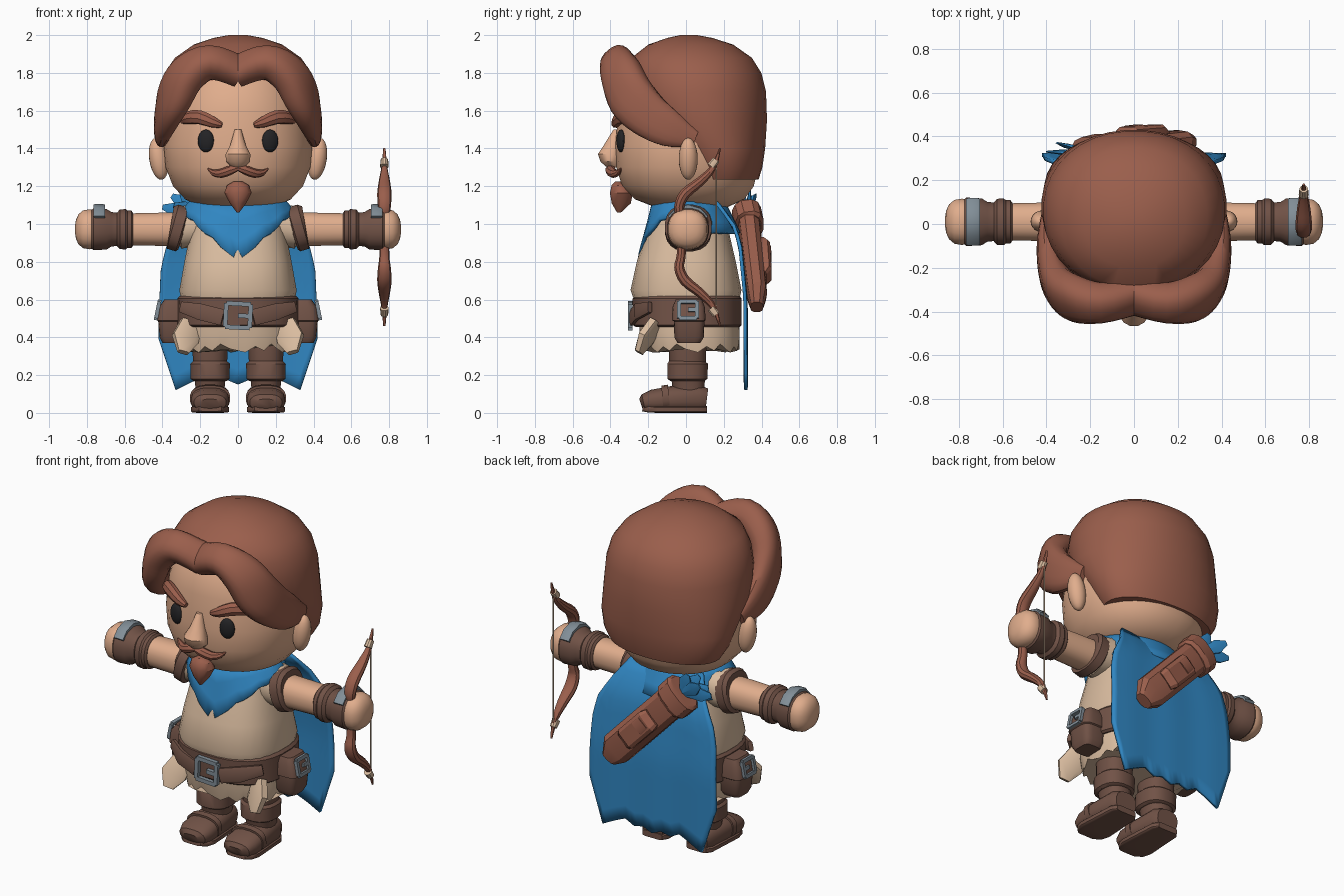
import bpy, bmesh, math
from mathutils import Vector, Matrix


def material(name, r, g, b):
    m = bpy.data.materials.new(name)
    m.diffuse_color = (r, g, b, 1)
    return m


HAIR = material("chestnut hair", .325, .113, .072)
SKIN = material("warm skin", .75, .42, .265)
BLUE = material("blue cloth", .03, .24, .54)
CREAM = material("cream cloth", .70, .505, .35)
LEATHER = material("dark leather", .165, .085, .062)
METAL = material("grey metal", .22, .27, .31)
BLACK = material("black eye", .017, .017, .019)


def finish(name, bm, mat, mirror=False, angle=35, thick=0):
    bmesh.ops.recalc_face_normals(bm, faces=bm.faces)
    me = bpy.data.meshes.new(name)
    bm.to_mesh(me)
    bm.free()
    me.materials.append(mat)
    for f in me.polygons:
        f.use_smooth = True
    me.set_sharp_from_angle(angle=math.radians(angle))
    ob = bpy.data.objects.new(name, me)
    bpy.context.collection.objects.link(ob)
    if thick:
        ob.modifiers.new("thickness", 'SOLIDIFY').thickness = thick
    if mirror:
        ob.modifiers.new("mirror", 'MIRROR')
    return ob


def oval(n, p):
    pts = []
    for i in range(n):
        a = 2 * math.pi * (i + .5) / n
        c, s = math.cos(a), math.sin(a)
        pts.append((math.copysign(abs(c) ** (2 / p), c), math.copysign(abs(s) ** (2 / p), s)))
    return pts


def skin_rings(rings, closed=True, caps=True):
    bm = bmesh.new()
    vs = [[bm.verts.new(co) for co in r] for r in rings]
    n = len(rings[0])
    for a, b in zip(vs, vs[1:]):
        for i in range(n if closed else n - 1):
            j = (i + 1) % n
            bm.faces.new((a[i], a[j], b[j], b[i]))
    if caps:
        bm.faces.new(vs[0])
        bm.faces.new(vs[-1])
    return bm


def loft(name, rows, mat, n=32, p=2.3, x=0, mirror=False, angle=35, rag=0):
    """Stack of ovals; each row is z, half width, front y, back y."""
    rings = []
    for k, (z, rx, yf, yb) in enumerate(rows):
        ring = []
        for i, (u, v) in enumerate(oval(n, p)):
            dz = rag * (0, .7, .2, 1, .4)[i % 5] if k == 0 else 0
            ring.append((x + rx * u, (yf + yb) / 2 + (yb - yf) / 2 * v, z + dz))
        rings.append(ring)
    return finish(name, skin_rings(rings), mat, mirror, angle)


def sweep(name, pts, mat, n=12, out=None, p=2, mirror=False, sub=1, angle=35):
    """Oval section along a path; each point is x, y, z, side radius, outward radius."""
    if sub > 1:
        q = [pts[0]] + list(pts) + [pts[-1]]
        fine = []
        for i in range(1, len(q) - 2):
            for s in range(sub):
                t = s / sub
                fine.append([.5 * (2 * b + (c - a) * t + (2 * a - 5 * b + 4 * c - d) * t * t
                                   + (3 * b - a - 3 * c + d) * t ** 3)
                             for a, b, c, d in zip(*q[i - 1:i + 3])])
        pts = fine + [pts[-1]]
    rings = []
    for i, pt in enumerate(pts):
        c = Vector(pt[:3])
        t = (Vector(pts[min(i + 1, len(pts) - 1)][:3]) - Vector(pts[max(i - 1, 0)][:3])).normalized()
        o = Vector(out) if out else c - Vector((0, 0, 1.45))
        side = t.cross(o).normalized()
        o = side.cross(t)
        rings.append([c + side * u * pt[3] + o * v * pt[4] for u, v in oval(n, p)])
    return finish(name, skin_rings(rings), mat, mirror, angle)


def ball(name, loc, size, mat, rot=(0, 0, 0), mirror=False):
    bm = bmesh.new()
    bmesh.ops.create_uvsphere(bm, u_segments=20, v_segments=12, radius=1)
    r = Matrix.Rotation(rot[2], 4, 'Z') @ Matrix.Rotation(rot[1], 4, 'Y')
    bm.transform(Matrix.Translation(loc) @ r @ Matrix.Diagonal((*size, 1)))
    return finish(name, bm, mat, mirror)


def buckle(name, loc, w, h, turn, tilt=0, mirror=False, t=.024):
    bm = bmesh.new()
    for x, z, sx, sz in ((-w / 2, 0, t, h), (w / 2, 0, t, h), (0, h / 2, w, t),
                         (0, -h / 2, w, t), (w / 4, 0, w / 2, t)):
        bmesh.ops.create_cube(bm, size=1, matrix=Matrix.Translation((x, 0, z)) @ Matrix.Diagonal((sx, t, sz, 1)))
    bm.transform(Matrix.Translation(loc) @ Matrix.Rotation(tilt, 4, 'Y') @ Matrix.Rotation(turn, 4, 'Z'))
    return finish(name, bm, METAL, mirror)


def lerp(table, v):
    for (a, fa), (b, fb) in zip(table, table[1:]):
        if v <= b:
            return fa + (fb - fa) * max(0, (v - a) / (b - a))
    return table[-1][1]


# Head and face
loft("head", [(1.08, .18, -.14, .2), (1.13, .28, -.27, .31), (1.2, .345, -.34, .36), (1.3, .385, -.37, .385),
              (1.42, .395, -.375, .39), (1.6, .375, -.36, .38), (1.75, .32, -.33, .35), (1.88, .2, -.2, .2)],
     SKIN, p=2.15)
ball("ear", (.42, .012, 1.345), (.05, .05, .112), SKIN, (0, .15, 0), True)
ball("eye", (.17, -.345, 1.44), (.044, .022, .06), BLACK, (0, 0, .25), True)
loft("nose", [(1.3, .035, -.42, -.34), (1.33, .066, -.455, -.34), (1.37, .068, -.468, -.34),
              (1.42, .042, -.435, -.34), (1.5, .018, -.385, -.34)], SKIN, 12, 2)
sweep("eyebrow", [(.085, -.375, 1.523, .014, .018), (.13, -.37, 1.538, .03, .026), (.2, -.345, 1.565, .038, .03),
                  (.265, -.295, 1.562, .035, .028), (.298, -.262, 1.543, .014, .014)], HAIR, 8, mirror=True, sub=2)
sweep("moustache", [(-.002, -.4, 1.3, .014, .025), (.04, -.4, 1.285, .024, .028), (.09, -.385, 1.268, .024, .026),
                    (.13, -.36, 1.272, .016, .018), (.16, -.345, 1.293, .004, .005)], HAIR, 8, mirror=True, sub=2)
loft("goatee", [(1.06, .006, -.365, -.345), (1.11, .045, -.395, -.29), (1.165, .075, -.405, -.28),
                (1.205, .06, -.395, -.3), (1.225, .025, -.375, -.32)], HAIR, 12, 2)

# Hair cap and swept fringe
loft("hair_cap", [(1.235, .345, .0, .385), (1.3, .385, -.03, .405), (1.4, .41, -.1, .42), (1.55, .423, -.27, .43),
                  (1.7, .415, -.31, .425), (1.8, .39, -.31, .4), (1.88, .335, -.29, .35), (1.95, .235, -.2, .25),
                  (1.985, .13, -.1, .14), (2.0, .05, -.03, .06)], HAIR, 36, 2.1)
sweep("hair_fringe", [(-.004, -.33, 1.81, .09, .07), (.15, -.36, 1.855, .09, .085), (.27, -.34, 1.79, .115, .085),
                      (.34, -.29, 1.67, .13, .075), (.38, -.2, 1.575, .12, .06), (.402, -.08, 1.5, .095, .042),
                      (.4, .05, 1.45, .045, .022)], HAIR, 16, p=2.5, mirror=True, sub=4)

# Tunic, ragged skirt and belt
loft("tunic", [(.58, .3, -.27, .28), (.65, .312, -.295, .295), (.8, .285, -.262, .265), (.95, .255, -.215, .23),
               (1.08, .22, -.17, .19), (1.13, .15, -.1, .12)], CREAM, 28, 2.5)
loft("skirt", [(.32, .295, -.225, .285), (.42, .305, -.245, .285), (.6, .285, -.26, .275)], CREAM, 40, 2.5, rag=.045)
sweep("skirt_rag", [(.25, -.16, .47, .06, .03), (.28, -.215, .39, .075, .028), (.29, -.25, .32, .03, .02)],
      CREAM, 8, (-.3, -1, 0), 4, True)
loft("belt", [(.455, .312, -.268, .285), (.465, .325, -.28, .296), (.605, .322, -.284, .296),
              (.62, .308, -.27, .285)], LEATHER, 32, 2.5)
buckle("belt_buckle", (0, -.295, .515), .13, .125, 0, .05)
sweep("belt_tail", [(.08, -.285, .505, .045, .014), (.2, -.262, .535, .045, .014), (.3, -.19, .56, .03, .014)],
      LEATHER, 8, (0, -1, 0), 4, True)
loft("pouch", [(.37, .055, -.045, .075), (.4, .07, -.062, .095), (.485, .078, -.065, .098), (.49, .086, -.075, .105),
               (.56, .074, -.072, .1), (.6, .045, -.055, .085)], LEATHER, 20, 4, .345, True)
buckle("pouch_buckle", (.425, .01, .545), .095, .09, math.pi / 2, -.2, True, .02)

# Boots
X = .148
loft("boot_shaft", [(.08, .075, -.07, .1), (.16, .08, -.075, .1), (.2, .09, -.09, .105), (.4, .095, -.09, .11)],
     LEATHER, 20, 2.4, X, True)
loft("boot_cuff", [(.17, .09, -.085, .1), (.18, .104, -.1, .115), (.26, .106, -.1, .117), (.275, .09, -.09, .1)],
     LEATHER, 20, 2.4, X, True)
sweep("boot_foot", [(X, .11, .07, .07, .06), (X, .07, .075, .09, .073), (X, -.08, .072, .1, .07),
                    (X, -.18, .063, .102, .06), (X, -.225, .055, .085, .045), (X, -.24, .05, .05, .025)],
      LEATHER, 20, (0, 0, 1), 2.5, True)
sweep("boot_sole", [(X, .112, .018, .065, .018), (X, .08, .018, .088, .018), (X, -.15, .018, .102, .018),
                    (X, -.2, .02, .09, .018), (X, -.23, .024, .06, .016)], LEATHER, 16, (0, 0, 1), 6, True)
sweep("boot_strap", [(X, -.09, .08, .105, .07), (X, -.125, .077, .107, .068)], LEATHER, 20, (0, 0, 1), 2.6, True)


# Arms, gloves and hands along x
def arm_part(name, steps, mat):
    sweep(name, [(x, .01, .972, r, r) for x, r in steps], mat, 20, (0, 0, 1), 2.3, True)


sweep("sleeve", [(.15, .02, 1.0, .13, .12), (.315, .015, .98, .115, .11)], CREAM, 18, (0, 0, 1), 2.2, True)
sweep("shoulder_band", [(.285, .012, .968, .108, .108), (.295, .012, .971, .124, .122),
                        (.345, .012, .986, .124, .122), (.357, .012, .988, .108, .108)],
      LEATHER, 20, (0, 0, 1), 2.4, True)
arm_part("arm", [(.26, .092), (.58, .085)], SKIN)
arm_part("glove_cuff", [(.555, .088), (.565, .1), (.585, .1), (.595, .108), (.625, .106), (.64, .09)], LEATHER)
arm_part("glove", [(.63, .088), (.67, .092), (.695, .108), (.765, .112), (.78, .1)], LEATHER)
arm_part("hand", [(.75, .098), (.785, .107), (.82, .101), (.845, .08), (.858, .05), (.863, .02)], SKIN)
sweep("glove_plate", [(.735, .01 + .112 * math.cos(a), .98 + .112 * math.sin(a), .032, .014)
                      for a in (.5, 1.0, 1.57, 2.14, 2.64)], METAL, 8, (0, 0, 1), 5, True)

# Scarf around the neck, pointed at the front
N = 40
rings = []
for k in range(4):
    ring = []
    for i in range(N):
        a = 2 * math.pi * i / N
        c, s = math.cos(a), math.sin(a)
        f = max(0, 1 - abs(c) / .97) if s < 0 else 0
        low = 1.055 - .25 * f ** .95 + (.015 if i % 3 == 0 and s < 0 and f < .9 else 0) - (.1 if s > .3 else 0)
        t = k / 3
        top = 1.135 - .02 * f
        rx, ry = .24 + .06 * t ** .7, .19 + (.075 if s < 0 else .09) * t
        ring.append((rx * c, ry * s + .01, top + (low - top) * t))
    rings.append(ring)
finish("scarf", skin_rings(rings, caps=False), BLUE, thick=.02, angle=50)

# Cape with ragged hem
hem = [(0, .15), (.06, .175), (.12, .16), (.18, .19), (.24, .165), (.33, .12), (.42, .39)]
width = [(.1, .42), (.5, .42), (.75, .41), (.87, .385), (.98, .32), (1.12, .23)]
depth = [(.1, .325), (.6, .325), (.9, .295), (1.0, .26), (1.12, .17)]
rings = []
for k in range(13):
    ring = []
    for i in range(29):
        u = (i - 14) / 14
        low = lerp(hem, abs(u) * .42)
        z = low + (1.12 - low) * k / 12
        ring.append((u * lerp(width, z), lerp(depth, z) + .002 * math.cos(u * 9), z))
    rings.append(ring)
finish("cape", skin_rings(rings, False, False), BLUE, thick=.018, angle=50)

# Quiver slung across the back
sweep("quiver", [(.245, .375, .56, .05, .035), (.2, .375, .63, .096, .055), (-.18, .33, 1.03, .096, .06)],
      HAIR, 10, (0, 1, 0), 2.6, angle=25)
sweep("quiver_collar", [(-.135, .335, .98, .1, .065), (-.145, .335, .99, .114, .078), (-.2, .32, 1.05, .116, .08),
                        (-.21, .32, 1.06, .1, .06)], HAIR, 12, (0, 1, 0), 2.6, angle=25)
sweep("quiver_pocket", [(.12, .4, .715, .055, .03), (.1, .41, .735, .066, .045), (-.03, .4, .87, .066, .045),
                        (-.05, .39, .89, .055, .03)], HAIR, 8, (0, 1, 0), 5, angle=25)
sweep("quiver_pocket_flap", [(.02, .43, .82, .045, .024), (-.02, .425, .865, .045, .024)], HAIR, 8, (0, 1, 0), 5)
for i, (x, y, z) in enumerate([(-.4, .33, 1.09), (-.35, .37, 1.15), (-.3, .3, 1.17),
                               (-.25, .34, 1.18), (-.34, .27, 1.1)]):
    mid = Vector((-.2, .325, 1.05)).lerp(Vector((x, y, z)), .65)
    sweep("arrow_feather_%d" % i, [(-.2, .325, 1.05, .015, .01), (*mid, .045, .012), (x, y, z, .015, .004)],
          BLUE, 6, (0, 1, 0), angle=20)

# Bow held in one hand
half = [(.18, .47, .005, .006), (.145, .37, .017, .016), (.075, .295, .026, .03), (-.005, .23, .03, .038),
        (-.036, .16, .028, .034), (-.025, .09, .025, .026)]
limb = [(.775, y, .93 + d, a, b) for y, d, a, b in half]
limb += [(.775, y, .93 - d, a, b) for y, d, a, b in reversed(half)]
sweep("bow", limb, HAIR, 10, (1, 0, 0), sub=3)
for name, s in (("upper", 1), ("lower", -1)):
    sweep("bow_wrap_" + name, [(.775, .133, .93 + s * .375, .024, .023), (.775, .16, .93 + s * .41, .021, .02)],
          CREAM, 10, (1, 0, 0))
sweep("bow_string", [(.775, .16, .54, .004, .004), (.775, .16, 1.32, .004, .004)], CREAM, 6, (1, 0, 0))
